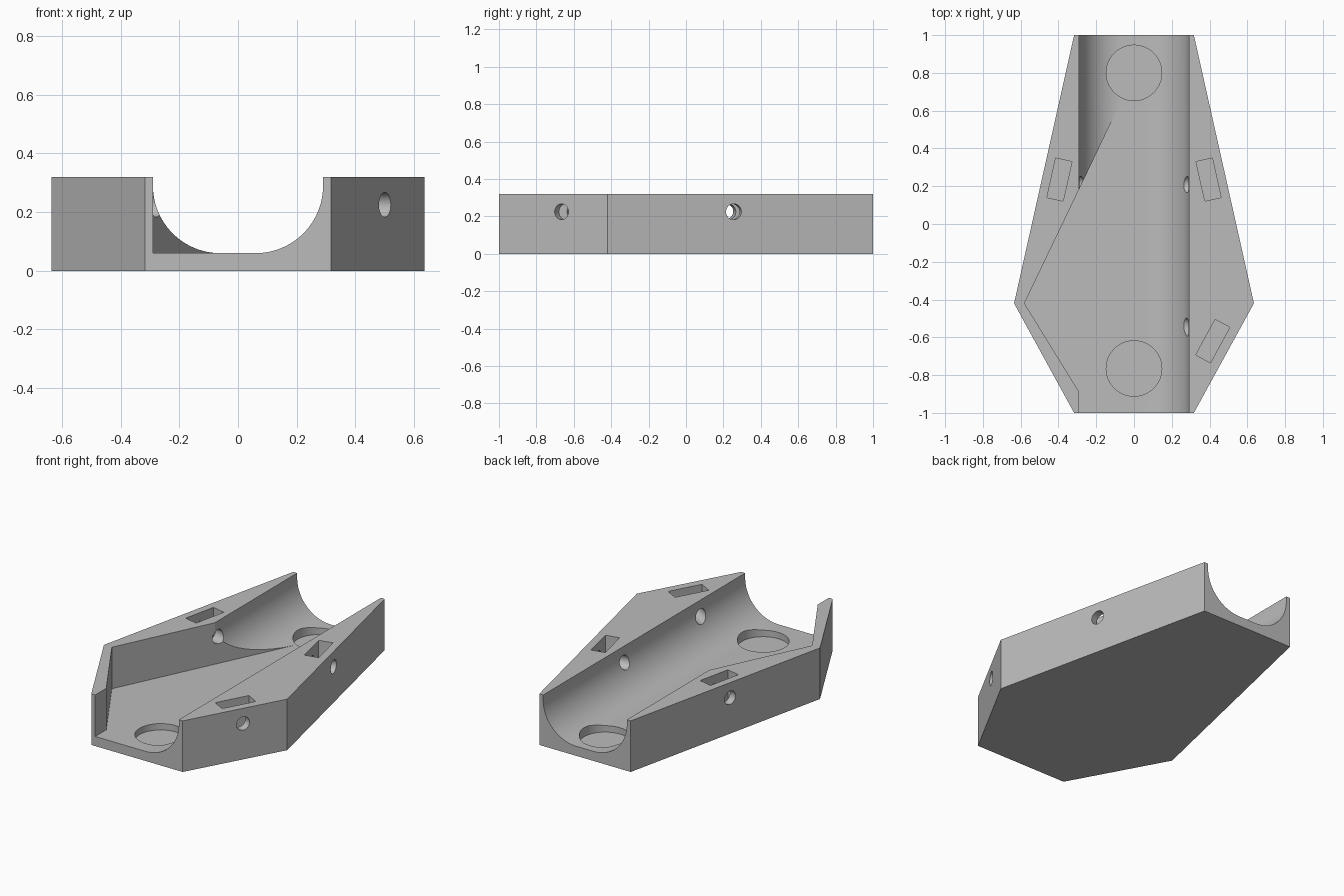
import bpy, bmesh, math
from mathutils import Vector, Matrix

if "Cube" in bpy.data.objects:
    bpy.data.objects.remove(bpy.data.objects["Cube"], do_unlink=True)

grey = bpy.data.materials.new("plain grey")
grey.use_nodes = True
colour = (0.5, 0.5, 0.5, 1)
grey.diffuse_color = colour
grey.node_tree.nodes["Principled BSDF"].inputs["Base Color"].default_value = colour

HEIGHT, FLOOR, TOP = 0.32, 0.06, 0.5


def finish(name, bm):
    bmesh.ops.recalc_face_normals(bm, faces=bm.faces)
    mesh = bpy.data.meshes.new(name)
    bm.to_mesh(mesh)
    bm.free()
    mesh.materials.append(grey)
    obj = bpy.data.objects.new(name, mesh)
    bpy.context.collection.objects.link(obj)
    return obj


def prism(name, points, along):
    """Extrude a closed outline of 3D points along a vector."""
    bm = bmesh.new()
    face = bm.faces.new([bm.verts.new(p) for p in points])
    new = bmesh.ops.extrude_face_region(bm, geom=[face])["geom"]
    bmesh.ops.translate(bm, vec=along, verts=[v for v in new if isinstance(v, bmesh.types.BMVert)])
    return finish(name, bm)


def cylinder(name, start, end, radius):
    start, end = Vector(start), Vector(end)
    axis = end - start
    bm = bmesh.new()
    turn = axis.to_track_quat('Z', 'Y').to_matrix().to_4x4()
    bmesh.ops.create_cone(bm, cap_ends=True, segments=48, radius1=radius, radius2=radius,
                          depth=axis.length, matrix=Matrix.Translation((start + end) / 2) @ turn)
    return finish(name, bm)


# Hexagonal body
half = [(0.317, -1), (0.635, -0.42), (0.317, 1)]
outline = half + [(-x, y) for x, y in reversed(half)]
body = prism("channel_body", [(x, y, 0) for x, y in outline], (0, 0, HEIGHT))
cutters = []

# Round-cornered channel along the whole length
radius, flat = 0.23, 0.06
arc = [(flat + radius * math.sin(a), FLOOR + radius * (1 - math.cos(a)))
       for a in (math.pi / 2 * i / 24 for i in range(25))]
side = arc + [(flat + radius, TOP)]
profile = side + [(-x, z) for x, z in reversed(side)]
cutters.append(prism("channel_cutter", [(x, -1.1, z) for x, z in profile], (0, 2.2, 0)))

# Angled side pocket
pocket = [(0, -1.1), (0, 0.665), (-0.06, 0.665), (-0.58, -0.42), (-0.29, -0.89), (-0.29, -1.1)]
cutters.append(prism("pocket_cutter", [(x, y, FLOOR) for x, y in pocket], (0, 0, TOP)))

# Round floor recesses
for y in (0.8, -0.765):
    cutters.append(cylinder("recess_cutter", (0, y, 0.02), (0, y, 0.2), 0.147))

# Nut slots and the bolt holes that cross them
rear, front = Vector((0.976, 0.218)), Vector((0.879, -0.477))
for centre, normal in ((Vector((0.395, 0.235)), rear),
                       (Vector((-0.395, 0.235)), Vector((-rear.x, rear.y))),
                       (Vector((0.417, -0.62)), front)):
    tangent = Vector((-normal.y, normal.x))
    corners = [centre + normal * a * 0.044 + tangent * b * 0.107
               for a, b in ((-1, -1), (1, -1), (1, 1), (-1, 1))]
    cutters.append(prism("slot_cutter", [(*c, 0.13) for c in corners], (0, 0, TOP)))
    inner, outer = centre - normal * 0.22, centre + normal * 0.3
    cutters.append(cylinder("bolt_cutter", (*inner, 0.225), (*outer, 0.225), 0.042))

bpy.context.view_layer.objects.active = body
for cutter in cutters:
    cutter.hide_render = True
    mod = body.modifiers.new("cut", 'BOOLEAN')
    mod.operation, mod.solver, mod.object = 'DIFFERENCE', 'EXACT', cutter
    bpy.ops.object.modifier_apply(modifier=mod.name)
    bpy.data.objects.remove(cutter, do_unlink=True)

bpy.ops.object.select_all(action='DESELECT')
body.select_set(True)
bpy.ops.object.shade_smooth_by_angle(angle=math.radians(25))
